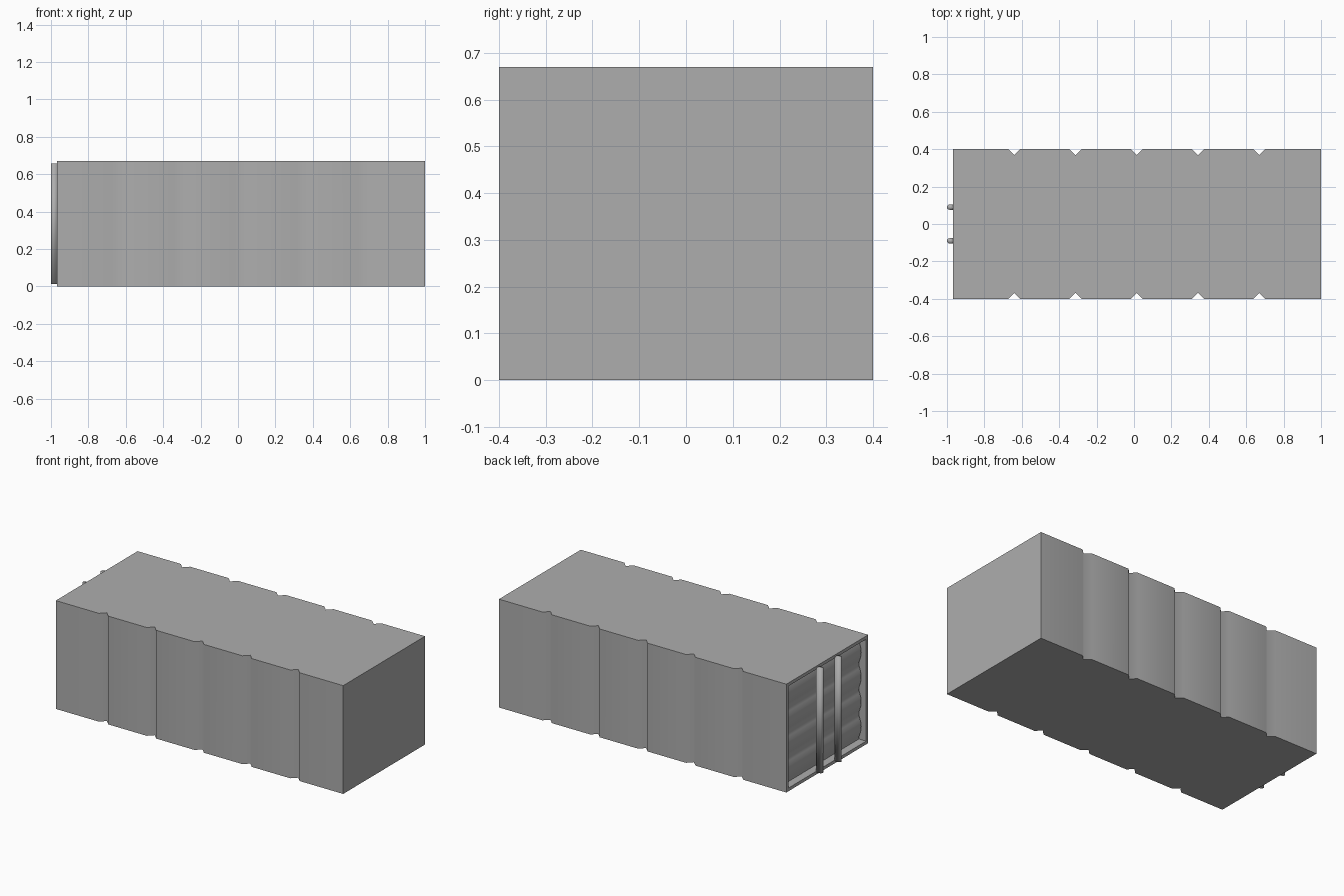
import bpy, bmesh, math
from mathutils import Vector

old = bpy.data.objects.get("Cube")
if old:
    bpy.data.objects.remove(old, do_unlink=True)

TONE = (0.423, 0.423, 0.423, 1)
grey = bpy.data.materials.new("mid_grey")
grey.use_nodes = True
grey.diffuse_color = TONE
grey.node_tree.nodes["Principled BSDF"].inputs["Base Color"].default_value = TONE

X0, X1, HALF, TOP = -0.967, 1.0, 0.4, 0.67
FRAME, DEPTH, GROOVE = 0.028, 0.05, 0.032


def finish(name, bm, angle):
    """Turn a bmesh into a named, shaded object."""
    mesh = bpy.data.meshes.new(name)
    bm.to_mesh(mesh)
    bm.free()
    mesh.materials.append(grey)
    obj = bpy.data.objects.new(name, mesh)
    bpy.context.collection.objects.link(obj)
    bpy.ops.object.select_all(action='DESELECT')
    obj.select_set(True)
    bpy.context.view_layer.objects.active = obj
    bpy.ops.object.shade_smooth_by_angle(angle=math.radians(angle))
    return obj


def prism(bm, outline, move):
    """Extrude a closed outline into a solid."""
    face = bm.faces.new([bm.verts.new(p) for p in outline])
    ext = bmesh.ops.extrude_face_region(bm, geom=[face])
    bmesh.ops.translate(bm, vec=move, verts=[v for v in ext["geom"] if isinstance(v, bmesh.types.BMVert)])
    bmesh.ops.recalc_face_normals(bm, faces=bm.faces)


# Container body: long box with V grooves down both long sides
side = [(X0, -HALF)]
for i in range(5):
    x = -0.64 + i * 0.3275
    side += [(x - GROOVE, -HALF), (x, GROOVE - HALF), (x + GROOVE, -HALF)]
side.append((X1, -HALF))
outline = side + [(x, -y) for x, y in reversed(side)]
bm = bmesh.new()
prism(bm, [(x, y, 0) for x, y in outline], Vector((0, 0, TOP)))

# Door recess set into the -x end
end = min(bm.faces, key=lambda f: f.calc_center_median().x)
bmesh.ops.inset_individual(bm, faces=[end], thickness=FRAME)
ext = bmesh.ops.extrude_face_region(bm, geom=[end])
bmesh.ops.translate(bm, vec=(DEPTH, 0, 0), verts=[v for v in ext["geom"] if isinstance(v, bmesh.types.BMVert)])
if end.is_valid:
    bmesh.ops.delete(bm, geom=[end], context='FACES_ONLY')
bmesh.ops.recalc_face_normals(bm, faces=bm.faces)
body = finish("container_body", bm, 50)

# Let the shading run softly through the groove bottoms
for edge in body.data.edges:
    ends = [body.data.vertices[i].co for i in edge.vertices]
    if all(abs(abs(p.y) - HALF + GROOVE) < 0.001 and p.x > X0 + DEPTH + 0.01 for p in ends) \
            and abs(ends[0].z - ends[1].z) > TOP / 2:
        edge.use_edge_sharp = False
soften = body.modifiers.new("even_shading", 'WEIGHTED_NORMAL')
soften.keep_sharp = True

# Door panel: four soft horizontal bulges across the recess
bm = bmesh.new()
steps = 24
rows = []
for i in range(steps + 1):
    t = i / steps
    x = X0 + DEPTH - 0.002 - 0.02 * abs(math.sin(4 * math.pi * t))
    z = FRAME + t * (TOP - 2 * FRAME)
    rows.append([bm.verts.new((x, y, z)) for y in (HALF - FRAME, FRAME - HALF)])
for a, b in zip(rows, rows[1:]):
    bm.faces.new((a[0], b[0], b[1], a[1]))
for f in bm.faces:
    f.normal_update()
    if f.normal.x > 0:
        f.normal_flip()
finish("door_panel", bm, 120)

# Upright locking bars: rounded outside, flat against the door frame
R = 0.014
for name, y in (("right_locking_bar", 0.09), ("left_locking_bar", -0.09)):
    arc = [math.radians(90 + 180 * k / 8) for k in range(9)]
    section = [(-1 + R + R * math.cos(a), y + R * math.sin(a)) for a in arc]
    section += [(X0 + 0.004, y - R), (X0 + 0.004, y + R)]
    bm = bmesh.new()
    prism(bm, [(px, py, 0.012) for px, py in section], Vector((0, 0, 0.646)))
    finish(name, bm, 100)
